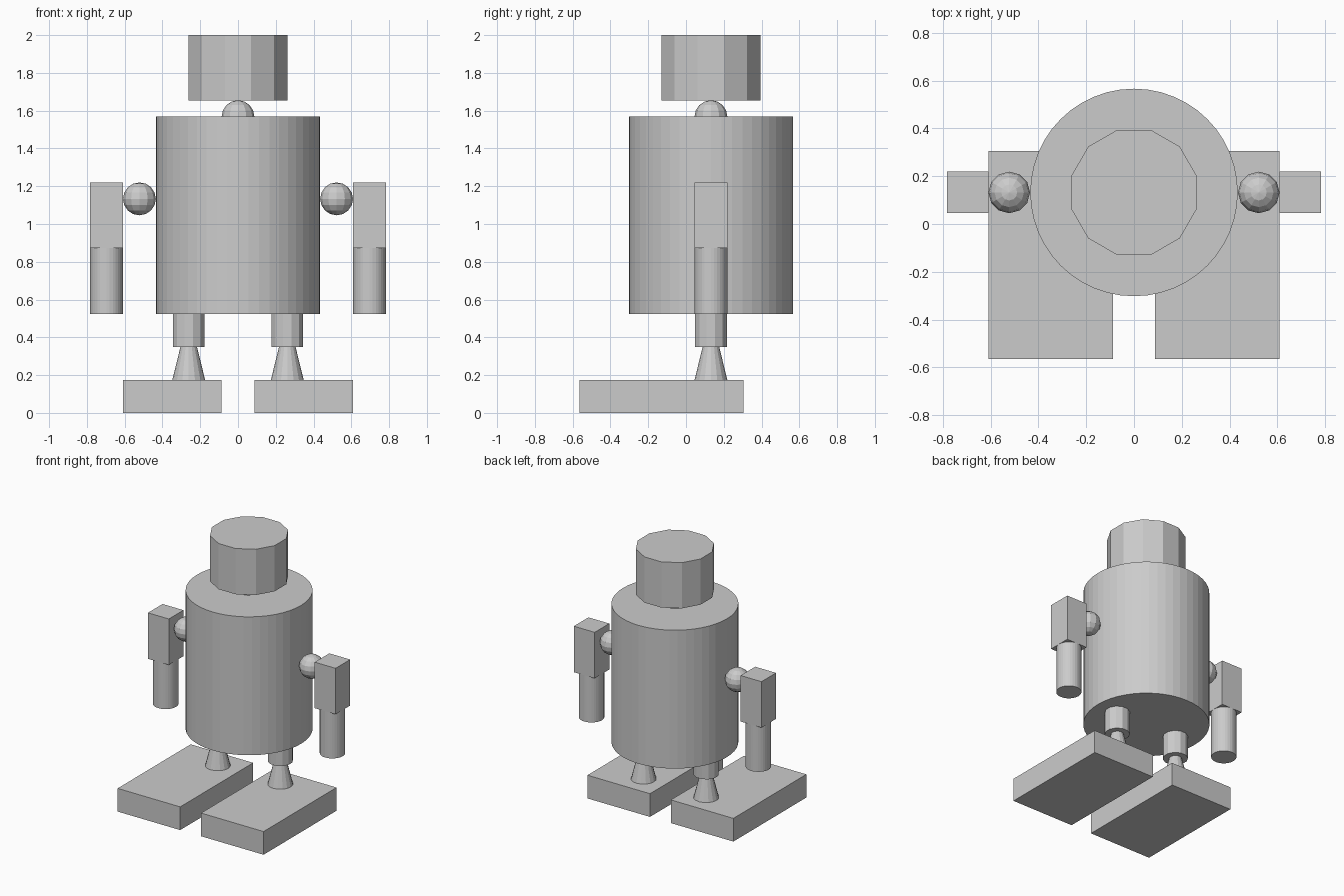
import bpy, bmesh, math
from mathutils import Matrix

if "Cube" in bpy.data.objects:
    bpy.data.objects.remove(bpy.data.objects["Cube"])

CY = 0.132    # depth of the body axis
R = 0.087     # shared joint and limb radius

grey = bpy.data.materials.new("light grey")
grey.diffuse_color = (0.6, 0.6, 0.6, 1)
grey.use_nodes = True
grey.node_tree.nodes["Principled BSDF"].inputs["Base Color"].default_value = grey.diffuse_color


def finish(name, bm):
    mesh = bpy.data.meshes.new(name)
    bm.to_mesh(mesh)
    bm.free()
    mesh.materials.append(grey)
    obj = bpy.data.objects.new(name, mesh)
    bpy.context.collection.objects.link(obj)
    return obj


def box(name, x0, x1, y0, y1, z0, z1):
    bm = bmesh.new()
    m = Matrix.Translation(((x0 + x1) / 2, (y0 + y1) / 2, (z0 + z1) / 2))
    m = m @ Matrix.Diagonal((abs(x1 - x0), y1 - y0, z1 - z0, 1))
    bmesh.ops.create_cube(bm, size=1, matrix=m)
    return finish(name, bm)


def tube(name, x, z0, z1, r0, r1, sides, turn=0):
    bm = bmesh.new()
    m = Matrix.Translation((x, CY, (z0 + z1) / 2)) @ Matrix.Rotation(turn, 4, 'Z')
    bmesh.ops.create_cone(bm, cap_ends=True, segments=sides, radius1=r0,
                          radius2=r1, depth=z1 - z0, matrix=m)
    return finish(name, bm)


def ball(name, x, z):
    bm = bmesh.new()
    bmesh.ops.create_uvsphere(bm, u_segments=12, v_segments=8, radius=R,
                              matrix=Matrix.Translation((x, CY, z)))
    return finish(name, bm)


# Body, neck and twelve-sided head
tube("body", 0, 0.524, 1.568, 0.434, 0.434, 48)
ball("neck", 0, 1.568)
tube("head", 0, 1.655, 2.0, 0.271, 0.271, 12, math.radians(15))

# Arms, legs and feet on both sides
for side, s in (("left", 1), ("right", -1)):
    ball(side + "_shoulder", s * 0.522, 1.133)
    box(side + "_upper_arm", s * 0.609, s * 0.783, CY - R, CY + R, 0.873, 1.22)
    tube(side + "_forearm", s * 0.696, 0.524, 0.873, R, R, 32)
    tube(side + "_leg", s * 0.261, 0.35, 0.524, R, R, 12, math.radians(15))
    tube(side + "_ankle", s * 0.261, 0.175, 0.35, R, R / 2, 16)
    box(side + "_foot", s * 0.087, s * 0.609, -0.565, 0.305, 0, 0.175)
